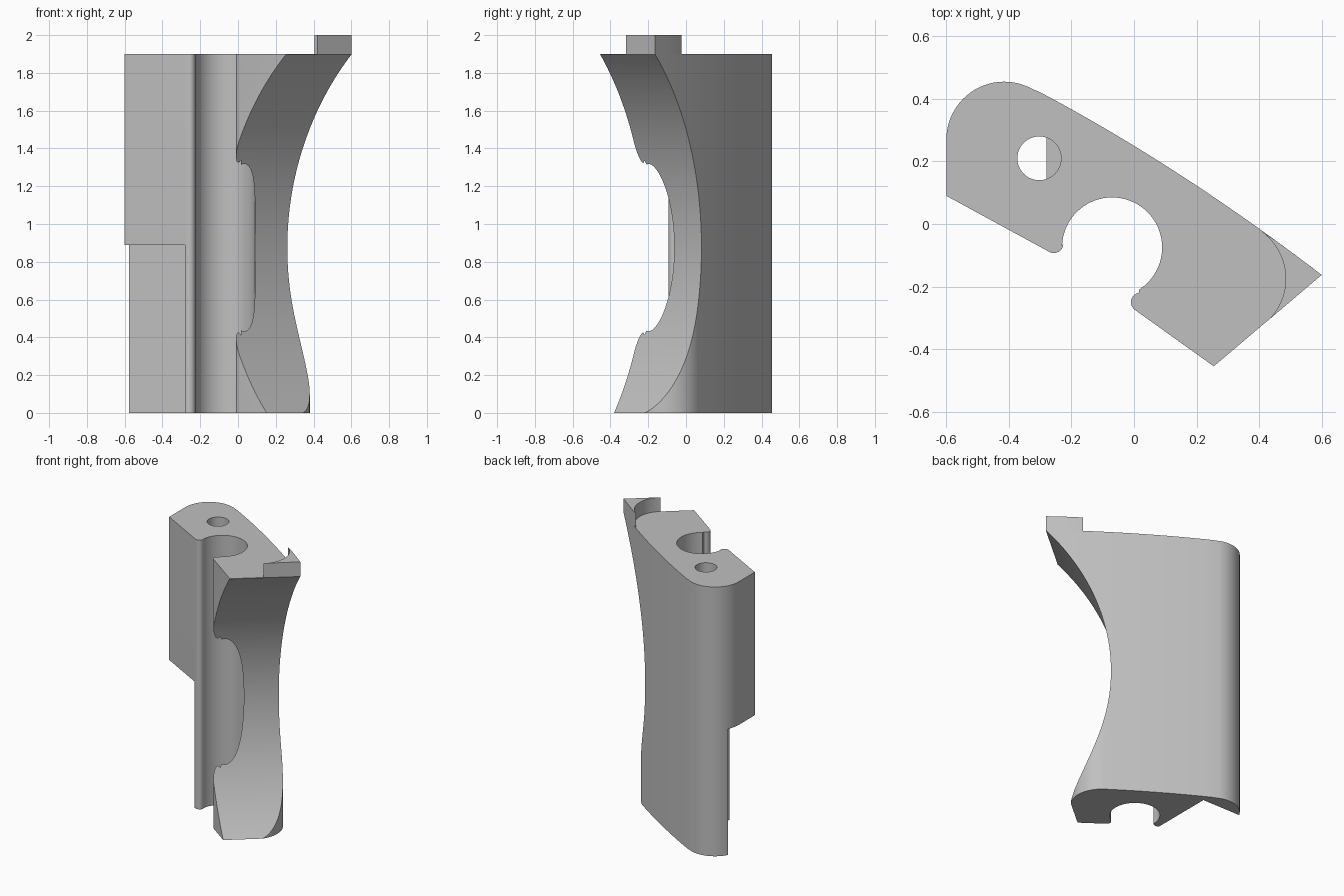
import bpy, bmesh, math
from math import radians, sin, cos

old = bpy.data.objects.get("Cube")
if old:
    bpy.data.objects.remove(old, do_unlink=True)

grey = bpy.data.materials.new("plain_grey")
grey.use_nodes = True
colour = (0.53, 0.53, 0.53, 1)
grey.diffuse_color = colour
grey.node_tree.nodes["Principled BSDF"].inputs["Base Color"].default_value = colour


def arc(cx, cy, r, a0, a1, n):
    """Points along an arc, angles in degrees."""
    angles = [radians(a0 + (a1 - a0) * i / n) for i in range(n + 1)]
    return [(cx + r * cos(a), cy + r * sin(a)) for a in angles]


def back(x):
    """Gently bowed rear wall."""
    return 0.25 - 0.61 * x - 0.13 * x * x


def prism(name, points, z0, z1):
    """Extrude a flat outline from z0 to z1."""
    bm = bmesh.new()
    face = bm.faces.new([bm.verts.new((x, y, z0)) for x, y in points])
    grown = bmesh.ops.extrude_face_region(bm, geom=[face])["geom"]
    top = [v for v in grown if isinstance(v, bmesh.types.BMVert)]
    bmesh.ops.translate(bm, verts=top, vec=(0, 0, z1 - z0))
    bmesh.ops.recalc_face_normals(bm, faces=bm.faces)
    mesh = bpy.data.meshes.new(name)
    bm.to_mesh(mesh)
    bm.free()
    mesh.materials.append(grey)
    obj = bpy.data.objects.new(name, mesh)
    bpy.context.collection.objects.link(obj)
    return obj


def activate(obj):
    bpy.ops.object.select_all(action='DESELECT')
    obj.select_set(True)
    bpy.context.view_layer.objects.active = obj


def cut(target, cutter):
    """Subtract a cutter, then discard it."""
    activate(target)
    mod = target.modifiers.new("cut", 'BOOLEAN')
    mod.operation = 'DIFFERENCE'
    mod.solver = 'EXACT'
    mod.object = cutter
    bpy.ops.object.modifier_apply(modifier=mod.name)
    bpy.data.objects.remove(cutter, do_unlink=True)


# Body outline: rounded rear corner, bowed back, square end, open round channel
rear = [(x, back(x)) for x in [-0.3 + 0.9 * i / 30 for i in range(31)]]
outline = [(-0.6, 0.09)]
outline += arc(-0.415, 0.27, 0.185, 180, 61, 24)
outline += rear
outline += [(0.255, -0.455)]
outline += arc(0.02, -0.25, 0.03, 235, 100, 10)
outline += arc(-0.07, -0.075, 0.16, -57, 178, 48)
outline += arc(-0.256, -0.063, 0.03, 0, -118, 10)
body = prism("grip_body", outline, 0, 1.9)

# Rounded lower rear corner
corner = arc(0.18, -0.105, 0.2, 55, -50, 32)
corner += [(0, -0.52), (0.9, -0.9), (0.9, 0.5)]
cut(body, prism("corner_cutter", corner, -0.1, 0.87))

# Notch under the upper shoulder
notch = [(-0.8, -0.3), (-0.28, -0.3), (-0.28, 0.357), (-0.8, 0.357)]
cut(body, prism("notch_cutter", notch, -0.1, 0.89))

# Screw hole opening into the notch
cut(body, prism("hole_cutter", arc(-0.303, 0.21, 0.07, 0, 352.5, 47), 0.885, 2.1))

# Broad concave sweep across the square end
bpy.ops.mesh.primitive_cylinder_add(
    vertices=256, radius=1.49, depth=3,
    location=(1.595 * cos(radians(50)), -1.595 * sin(radians(50)), 0.875),
    rotation=(radians(90), 0, radians(130)))
sweep = bpy.context.object
sweep.name = "sweep_cutter"
sweep.data.materials.append(grey)
cut(body, sweep)

# Raised pointed tab on the end corner
tab = arc(0.30, -0.175, 0.185, -50, 55, 24)
tab += [(x, back(x)) for x in (0.45, 0.5, 0.55, 0.6)]
tab_obj = prism("corner_tab", tab, 1.9, 2.0)

for obj in (body, tab_obj):
    activate(obj)
    bpy.ops.object.shade_smooth_by_angle(angle=radians(25))
